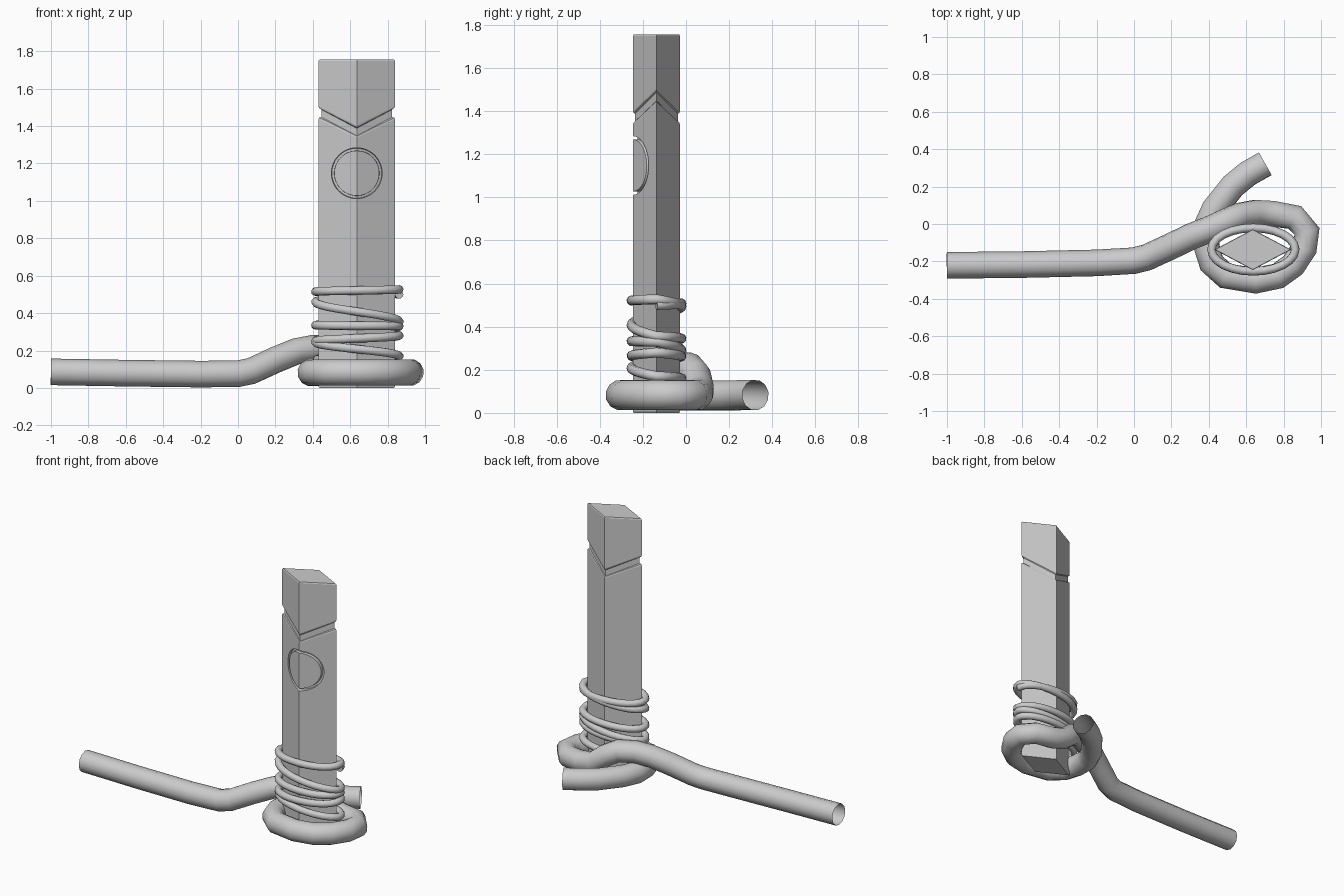
import bpy, bmesh, math

if "Cube" in bpy.data.objects:
    bpy.data.objects.remove(bpy.data.objects["Cube"])

CX, CY, HX, HY = 0.635, -0.137, 0.205, 0.109


def mesh_object(name, rings, closed_loop=False):
    """Loft equal-length rings of points; cap the ends unless the loft is closed."""
    bm = bmesh.new()
    rv = [[bm.verts.new(p) for p in r] for r in rings]
    n = len(rv[0])
    pairs = list(zip(rv, rv[1:]))
    if closed_loop:
        pairs.append((rv[-1], rv[0]))
    else:
        bm.faces.new(rv[0][::-1])
        bm.faces.new(rv[-1])
    for a, b in pairs:
        for i in range(n):
            j = (i + 1) % n
            bm.faces.new((a[i], a[j], b[j], b[i]))
    bmesh.ops.recalc_face_normals(bm, faces=bm.faces)
    me = bpy.data.meshes.new(name)
    bm.to_mesh(me)
    bm.free()
    ob = bpy.data.objects.new(name, me)
    bpy.context.collection.objects.link(ob)
    return ob


def rope(name, pts, radius, res, caps):
    cu = bpy.data.curves.new(name, 'CURVE')
    cu.dimensions = '3D'
    cu.bevel_depth = radius
    cu.bevel_resolution = res
    cu.use_fill_caps = caps
    sp = cu.splines.new('POLY')
    sp.points.add(len(pts) - 1)
    for q, p in zip(sp.points, pts):
        q.co = (*p, 1)
    ob = bpy.data.objects.new(name, cu)
    bpy.context.collection.objects.link(ob)
    bpy.ops.object.select_all(action='DESELECT')
    ob.select_set(True)
    bpy.context.view_layer.objects.active = ob
    bpy.ops.object.convert(target='MESH')
    bpy.ops.object.shade_smooth_by_angle(angle=math.radians(50))


def diamond(scale, z_side, z_mid):
    return [(CX + HX * scale, CY, z_side), (CX, CY + HY * scale, z_mid),
            (CX - HX * scale, CY, z_side), (CX, CY - HY * scale, z_mid)]


# Diamond post with a chevron groove running all the way round
post = mesh_object("post", [
    diamond(0.97, 0.0, 0.0), diamond(1, 0.008, 0.008),
    diamond(1, 1.437, 1.337), diamond(0.98, 1.446, 1.346),
    diamond(0.92, 1.448, 1.348), diamond(0.92, 1.488, 1.388),
    diamond(0.98, 1.497, 1.393), diamond(1, 1.507, 1.403),
    diamond(1, 1.748, 1.748), diamond(0.97, 1.755, 1.755)])

# Ring groove cut into the front, following the two front faces
rings = []
for i in range(48):
    t = 2 * math.pi * i / 48
    ring = []
    for r, d in ((0.119, -0.03), (0.141, -0.03), (0.133, 0.02), (0.121, 0.02)):
        x = r * math.cos(t)
        ring.append((CX + x, CY - HY + abs(x) * HY / HX + d, 1.148 + r * math.sin(t)))
    rings.append(ring)
cutter = mesh_object("ring_cutter", rings, True)
mod = post.modifiers.new("ring_groove", 'BOOLEAN')
mod.operation = 'DIFFERENCE'
mod.solver = 'EXACT'
mod.object = cutter
bpy.context.view_layer.objects.active = post
bpy.ops.object.modifier_apply(modifier=mod.name)
bpy.data.objects.remove(cutter)

# Heavy rope: long end, over-crossing, loop round the base, short tail
rope("heavy_rope", [
    (-1.0, -0.221, 0.086), (-0.6, -0.217, 0.079), (-0.2, -0.208, 0.074),
    (0.0, -0.196, 0.076), (0.07, -0.178, 0.09), (0.2, -0.118, 0.15),
    (0.31, -0.065, 0.195), (0.4, -0.03, 0.212), (0.5, 0.015, 0.21),
    (0.57, 0.045, 0.175), (0.65, 0.06, 0.11), (0.74, 0.055, 0.085),
    (0.86, 0.035, 0.083), (0.925, -0.04, 0.083), (0.91, -0.13, 0.083),
    (0.85, -0.22, 0.083), (0.77, -0.278, 0.083), (0.65, -0.303, 0.083),
    (0.49, -0.278, 0.083), (0.415, -0.21, 0.083), (0.388, -0.12, 0.083),
    (0.388, -0.01, 0.08), (0.43, 0.08, 0.08), (0.53, 0.205, 0.08),
    (0.61, 0.27, 0.083), (0.702, 0.322, 0.083)], 0.071, 4, False)

# Thin cord wound round the post: height at each left/right corner, top down
heights = [0.50, 0.515, 0.527, 0.46, 0.355, 0.335, 0.33, 0.25, 0.28, 0.245, 0.17, 0.15]
cord, steps = [], 12
for k, (z0, z1) in enumerate(zip(heights, heights[1:])):
    for s in range(steps):
        f = s / steps
        t = math.pi * (k + f)
        cord.append((CX + 0.003 + 0.224 * math.cos(t), CY + 0.116 * math.sin(t),
                     z0 + (z1 - z0) * f))
rope("thin_cord", cord, 0.023, 3, True)
